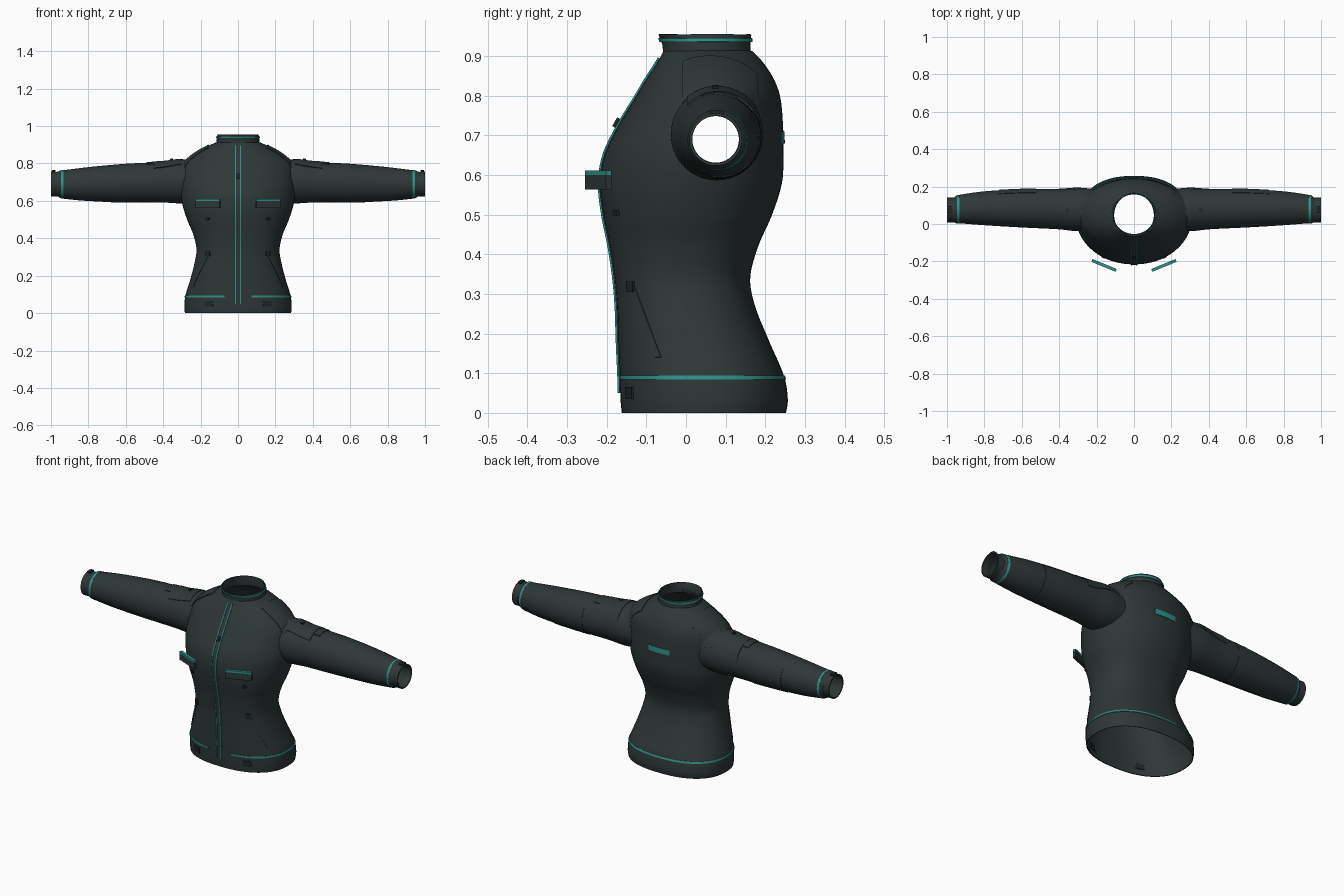
import bpy
import bmesh
from math import sin, cos, pi, copysign, sqrt
from mathutils import Vector
from mathutils.bvhtree import BVHTree

cube = bpy.data.objects.get("Cube")
if cube:
    bpy.data.objects.remove(cube, do_unlink=True)


def material(name, rgb):
    m = bpy.data.materials.new(name)
    m.use_nodes = True
    m.diffuse_color = (*rgb, 1)
    bsdf = m.node_tree.nodes["Principled BSDF"]
    bsdf.inputs["Base Color"].default_value = (*rgb, 1)
    bsdf.inputs["Roughness"].default_value = 0.7
    return m


FABRIC = material("charcoal fabric", (0.028, 0.038, 0.038))
TRIM = material("dark trim", (0.014, 0.019, 0.019))
TEAL = material("teal piping", (0.028, 0.28, 0.245))


def smooth_rows(rows, key):
    """Smoothly interpolate rows of numbers by their first value."""
    key = min(max(key, rows[0][0]), rows[-1][0])
    i = 0
    while i < len(rows) - 2 and key > rows[i + 1][0]:
        i += 1
    p0, p1, p2, p3 = (rows[min(max(i + k, 0), len(rows) - 1)] for k in (-1, 0, 1, 2))
    h = p2[0] - p1[0]
    t = (key - p1[0]) / h
    out = []
    for a, b, c, d in list(zip(p0, p1, p2, p3))[1:]:
        m1 = (c - a) / max(p2[0] - p0[0], h) * h
        m2 = (d - b) / max(p3[0] - p1[0], h) * h
        out.append((2*t**3 - 3*t**2 + 1) * b + (t**3 - 2*t**2 + t) * m1
                   + (3*t**2 - 2*t**3) * c + (t**3 - t**2) * m2)
    return out


# Height, half width, front y, back y
BODY = [(0, .282, -.160, .25), (.03, .285, -.163, .255), (.09, .28, -.165, .246),
        (.18, .253, -.169, .208), (.27, .23, -.172, .172), (.34, .22, -.178, .16),
        (.42, .237, -.19, .18), (.5, .27, -.206, .215), (.58, .295, -.214, .24),
        (.65, .305, -.203, .244), (.72, .303, -.17, .243), (.8, .288, -.122, .235),
        (.85, .235, -.092, .215), (.89, .165, -.066, .187), (.912, .114, -.055, .165)]
COLLAR = [(.9, .113, -.056, .163), (.93, .112, -.058, .16), (.955, .108, -.068, .163)]
# Along x: radius, centre z, centre y
SLEEVE = [(.2, .105, .7, .077), (.3, .113, .703, .078), (.4, .105, .7, .08), (.6, .099, .696, .084),
          (.8, .087, .69, .084), (.93, .073, .688, .08), (.955, .069, .69, .077),
          (.96, .063, .69, .075), (1.0, .063, .69, .075)]


def body_frame(z):
    w, f, b = smooth_rows(BODY, z)
    n = 2 + .35 * min(max((.6 - z) / .25, 0), 1)
    return w, (f + b) / 2, (b - f) / 2, n


def body_point(a, z, lift=0):
    w, c, s, n = body_frame(z)
    x, y = (copysign(abs(q) ** (2 / n), q) for q in (sin(a), -cos(a)))
    return ((w + lift) * x, c + (s + lift) * y, z)


def body_side(y, z, lift=0):
    """Point on the left flank of the torso at a given y and z."""
    w, c, s, n = body_frame(z)
    t = min(abs((y - c) / s), 1)
    return ((w + lift) * (1 - t ** n) ** (1 / n), y, z)


def collar_point(a, z, lift=0):
    w, f, b = smooth_rows(COLLAR, z)
    return ((w + lift) * sin(a), (f + b) / 2 - ((b - f) / 2 + lift) * cos(a), z)


def sleeve_point(a, x, lift=0):
    r, cz, cy = smooth_rows(SLEEVE, x)
    return (x, cy + (r + lift) * cos(a), cz + (r + lift) * sin(a))


def sheet(name, fn, nu, nv, mat, thick=.004, mirror=False, hole=None):
    """Surface from fn(u, v) on the unit square, thickened and optionally mirrored."""
    bm = bmesh.new()
    g = [[bm.verts.new(fn(i / nu, j / nv)) for j in range(nv + 1)] for i in range(nu + 1)]
    for i in range(nu):
        for j in range(nv):
            bm.faces.new((g[i][j], g[i + 1][j], g[i + 1][j + 1], g[i][j + 1]))
    bmesh.ops.remove_doubles(bm, verts=bm.verts, dist=1e-5)
    if hole:
        bmesh.ops.delete(bm, geom=[f for f in bm.faces if hole(f.calc_center_median())], context='FACES')
    bmesh.ops.recalc_face_normals(bm, faces=bm.faces)
    me = bpy.data.meshes.new(name)
    bm.to_mesh(me)
    tree = BVHTree.FromBMesh(bm)
    bm.free()
    me.materials.append(mat)
    ob = bpy.data.objects.new(name, me)
    bpy.context.collection.objects.link(ob)
    if mirror:
        ob.modifiers.new("Mirror", 'MIRROR').use_mirror_merge = False
    solid = ob.modifiers.new("Solidify", 'SOLIDIFY')
    solid.thickness = thick
    solid.offset = 0
    bpy.ops.object.select_all(action='DESELECT')
    ob.select_set(True)
    bpy.context.view_layer.objects.active = ob
    bpy.ops.object.convert(target='MESH')
    bpy.ops.object.shade_smooth_by_angle(angle=.7)
    return tree


def lerp(a, b, t):
    return a + (b - a) * t


# Garment shells, open at hem, neck, armholes and cuffs
def armhole(p):
    return abs(p.x) > .12 and sqrt((p.y - .078) ** 2 + (p.z - .7) ** 2) < .096


body_tree = sheet("torso", lambda u, v: body_point(u * 2 * pi, v * .912), 96, 90, FABRIC, hole=armhole)
sleeve_tree = sheet("sleeves", lambda u, v: sleeve_point(u * 2 * pi, lerp(.2, 1, v)), 40, 80, FABRIC, .007, True)
sheet("collar", lambda u, v: collar_point(u * 2 * pi, lerp(.9, .955, v)), 64, 6, FABRIC)


def drape(p, direction, lift):
    """Drop a point along a direction onto the garment and lift it off again."""
    d = Vector(direction)
    hits = [t.ray_cast(Vector(p) - d * 2, d) for t in (body_tree, sleeve_tree)]
    hits = [h for h in hits if h[0] is not None]
    if not hits:
        return Vector(p)
    return min(hits, key=lambda h: h[3])[0] - d * lift


def front_patch(name, x0, x1, z0, z1, mat, lift=.004, thick=.005, mirror=False, rows=2, way=1):
    sheet(name, lambda u, v: drape((lerp(x0, x1, u), 0, lerp(z0, z1, v)), (0, way, 0), lift),
          8, rows, mat, thick, mirror)


def top_patch(name, x0, x1, y0, y1, mat, lift, thick, n=2):
    sheet(name, lambda u, v: drape((lerp(x0, x1, u), lerp(y0, y1, v), .7), (0, 0, -1), lift),
          n, n, mat, thick, True)


def side_patch(name, y0, y1, z0, z1, wide, mat, thick):
    """Slanted strip on the flanks, running between two points."""
    sheet(name, lambda u, v: body_side(lerp(y0, y1, v) + (u - .5) * wide, lerp(z0, z1, v), .003),
          2, 12, mat, thick, True)


# Front fastening
front_patch("zip_placket", -.01, .01, .05, .895, FABRIC, rows=60)
front_patch("zip_piping", .0105, .0165, .05, .895, TEAL, .006, .005, True, 60)
front_patch("zip_pull", -.008, .008, .72, .742, TRIM, .01, .014)

# Piping around hem, collar and cuffs
sheet("hem_piping", lambda u, v: body_point(lerp(.2, 2 * pi - .2, u), lerp(.084, .094, v), .003), 90, 1, TEAL)
sheet("collar_piping", lambda u, v: collar_point(u * 2 * pi, lerp(.936, .945, v), .005), 64, 1, TEAL)
sheet("cuff_piping", lambda u, v: sleeve_point(u * 2 * pi, lerp(.934, .946, v), .002), 40, 1, TEAL, mirror=True)
front_patch("back_stripe", -.065, .065, .68, .71, TEAL, .003, .004, way=-1)


# Angled chest pocket flaps standing off the body
def flap(name, z0, z1, mat, thick):
    sheet(name, lambda u, v: (lerp(.095, .225, u), lerp(-.248, -.195, u), lerp(z0, z1, v)),
          2, 1, mat, thick, True)


flap("pocket_flap", .563, .6, FABRIC, .014)
flap("pocket_piping", .6, .611, TEAL, .016)

# Flank pocket zips, pulls, snaps and hem tabs
side_patch("side_pocket_zip", -.135, -.07, .315, .14, .015, FABRIC, .005)
side_patch("side_pocket_pull", -.137, -.137, .305, .332, .016, TRIM, .014)
side_patch("hem_tab", -.14, -.14, .035, .065, .016, TRIM, .012)
front_patch("chest_snap", .155, .171, .497, .511, TRIM, .006, .012, True)

# Shoulder and upper arm pads
top_patch("shoulder_pad", .155, .305, -.008, .178, FABRIC, .004, .006, 20)
top_patch("upper_arm_pad", .305, .45, .005, .182, FABRIC, .005, .009, 20)
top_patch("arm_pad_tab", .445, .488, .04, .13, FABRIC, .004, .008, 6)
top_patch("arm_pad_snap", .347, .363, .067, .083, TRIM, .012, .008)
top_patch("cuff_tab", .976, .994, .06, .095, TRIM, .005, .014)

# Elbow patches wrapping the back and underside of the sleeves
sheet("elbow_patch", lambda u, v: sleeve_point(lerp(.65, -1.75, u), lerp(.525, .725, v), .003),
      20, 8, FABRIC, .006, True)
